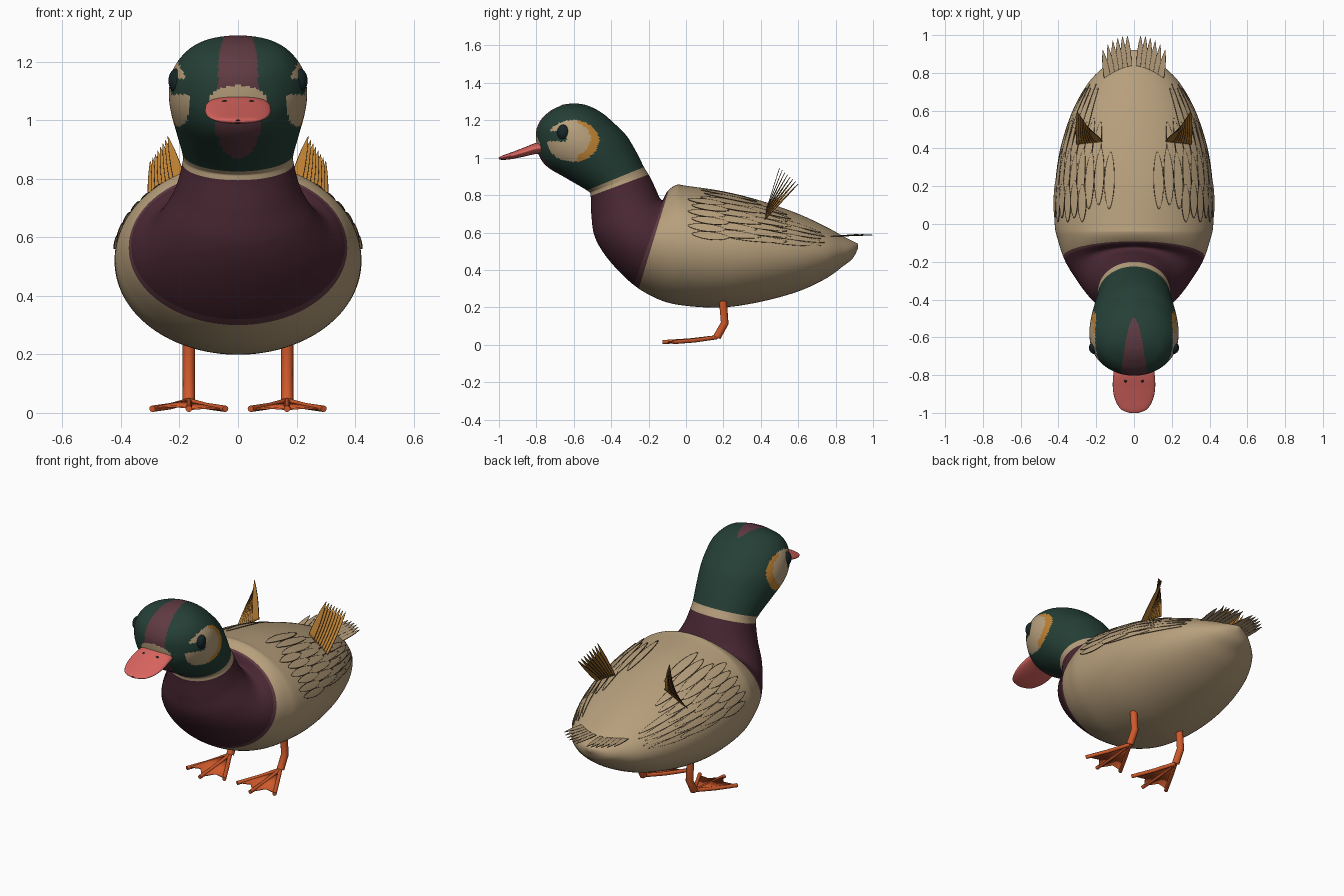
import bpy, bmesh, math
from math import sin, cos, pi
from mathutils import Vector

if "Cube" in bpy.data.objects:
    bpy.data.objects.remove(bpy.data.objects["Cube"])


def material(name, r, g, b):
    m = bpy.data.materials.new(name)
    m.diffuse_color = (r, g, b, 1)
    m.use_nodes = True
    bsdf = m.node_tree.nodes["Principled BSDF"]
    bsdf.inputs["Base Color"].default_value = (r, g, b, 1)
    bsdf.inputs["Roughness"].default_value = 0.8
    return m


tan = material("tan", .47, .345, .2)
green = material("dark green", .018, .05, .037)
burgundy = material("burgundy", .066, .02, .032)
plum = material("plum", .115, .042, .055)
gold = material("gold", .5, .215, .032)
coral = material("coral", .7, .13, .115)
orange = material("leg orange", .62, .1, .024)
eye_dark = material("eye black", .008, .018, .02)
brown = material("feather brown", .07, .045, .025)


def finish(name, bm, mats, recalc=True):
    if recalc:
        bmesh.ops.recalc_face_normals(bm, faces=bm.faces)
    for f in bm.faces:
        f.smooth = True
    me = bpy.data.meshes.new(name)
    bm.to_mesh(me)
    bm.free()
    for m in mats:
        me.materials.append(m)
    ob = bpy.data.objects.new(name, me)
    bpy.context.collection.objects.link(ob)
    return ob


# Rings are (upper y, upper z, lower y, lower z, half width)
def ring_at(rings, s):
    i = min(int(s), len(rings) - 2)
    t = s - i
    a, b, c, d = (rings[max(0, min(len(rings) - 1, i + k))] for k in (-1, 0, 1, 2))
    return [q + t / 2 * (r - p + t * (2 * p - 5 * q + 4 * r - w + t * (3 * (q - r) + w - p)))
            for p, q, r, w in zip(a, b, c, d)]


def loft_point(rings, s, angle, lift=0):
    ty, tz, by, bz, hw = ring_at(rings, s)
    up = Vector((0, ty - by, tz - bz)) / 2
    up += up.normalized() * lift
    mid = Vector((0, ty + by, tz + bz)) / 2
    return mid + up * cos(angle) + Vector((hw + lift, 0, 0)) * sin(angle)


def loft(name, rings, mats, steps, sides, rule):
    bm = bmesh.new()
    n = (len(rings) - 1) * steps
    grid = [[bm.verts.new(loft_point(rings, i / steps, 2 * pi * j / sides)) for j in range(sides)]
            for i in range(n + 1)]
    for i in range(n):
        for j in range(sides):
            k = (j + 1) % sides
            f = bm.faces.new((grid[i][j], grid[i][k], grid[i + 1][k], grid[i + 1][j]))
            f.material_index = mats.index(rule((i + .5) / steps, f.calc_center_median()))
    bm.faces.new(grid[0])
    bm.faces.new(grid[-1]).material_index = mats.index(rule(len(rings) - 1, grid[-1][0].co))
    return finish(name, bm, mats)


# Body, neck and head in one sweep from tail tip to forehead
body = [
    (.92, .54, .92, .515, .015), (.89, .555, .89, .46, .085), (.84, .58, .84, .42, .15),
    (.75, .63, .75, .355, .24), (.6, .7, .6, .285, .325), (.4, .77, .4, .23, .39),
    (.2, .82, .2, .2, .418), (0, .85, 0, .208, .42), (-.05, .855, -.14, .24, .4),
    (-.1, .82, -.28, .32, .365), (-.12, .775, -.41, .45, .31), (-.14, .785, -.485, .57, .26),
    (-.165, .84, -.505, .68, .215), (-.2, .91, -.51, .795, .19), (-.225, .95, -.53, .825, .19),
    (-.265, 1.03, -.64, .89, .21), (-.32, 1.12, -.74, .95, .23), (-.38, 1.18, -.785, 1.01, .236),
    (-.45, 1.24, -.8, 1.08, .225), (-.53, 1.28, -.8, 1.15, .185), (-.6, 1.29, -.77, 1.21, .13),
    (-.66, 1.283, -.72, 1.255, .04),
]


def oval(a, b, ca, cb, ra, rb):
    return ((a - ca) / ra) ** 2 + ((b - cb) / rb) ** 2 < 1


def plumage(s, p):
    x, y, z = abs(p.x), p.y, p.z
    if s < 8.8 or 13 < s < 14:
        return tan
    if s < 13:
        return plum if s < 9 else burgundy
    # Beak surround, crown and chin stripes
    if y < -.7 and z > 1.03 and oval(x, z, 0, 1.06, .1, .06):
        return tan
    if z > 1.1 and y < -.5 and x < .07 * math.sqrt((-.5 - y) / .3):
        return plum
    if y < -.55 and z < 1.05 and oval(x, z, 0, .98, .075, .11):
        return plum
    # Cheek patch with a gold rear rim and a dark mark ahead of the eye
    if x > .1 and oval(y, z, -.605, 1.09, .14, .112):
        if y < -.64 and abs(z - 1.115) < .028:
            return green
        return gold if y > -.58 and not oval(y, z, -.645, 1.1, .135, .1) else tan
    return green


loft("body_neck_and_head", body, [tan, green, burgundy, plum, gold], 10, 128, plumage)

# Beak with nostrils and tip mark
beak = [(-.74, 1.09, -.74, 1.02, .1), (-.8, 1.08, -.8, 1.02, .11), (-.87, 1.053, -.87, 1.005, .112),
        (-.93, 1.03, -.93, .993, .1), (-.98, 1.012, -.98, .988, .07), (-1, 1.002, -1, .992, .025)]
loft("beak", beak, [coral], 6, 40, lambda s, p: coral)


def ball(name, mat, centre, size):
    bm = bmesh.new()
    bmesh.ops.create_uvsphere(bm, u_segments=24, v_segments=16, radius=1)
    for v in bm.verts:
        v.co = Vector(a * b for a, b in zip(v.co, size)) + Vector(centre)
    return finish(name, bm, [mat])


ball("beak_tip_mark", eye_dark, (0, -.995, 1.0), (.012, .007, .003))


def tube(name, points, radius):
    cu = bpy.data.curves.new(name, "CURVE")
    cu.dimensions = "3D"
    cu.bevel_depth = radius
    cu.bevel_resolution = 4
    cu.use_fill_caps = True
    sp = cu.splines.new("POLY")
    sp.points.add(len(points) - 1)
    for p, co in zip(sp.points, points):
        p.co = (*co, 1)
    cu.materials.append(orange)
    bpy.context.collection.objects.link(bpy.data.objects.new(name, cu))


# A feather is a narrow sheet with thin dark edges
def feather(bm, point, length_steps=14):
    columns = (-1, -.86, 0, .86, 1)
    grid = [[bm.verts.new(point(i / length_steps, c)) for c in columns] for i in range(length_steps + 1)]
    for a, b in zip(grid, grid[1:]):
        for j in range(4):
            bm.faces.new((a[j], a[j + 1], b[j + 1], b[j])).material_index = int(j in (0, 3))


def blade(bm, base, tip, side, width):
    base, tip, side = Vector(base), Vector(tip), Vector(side).normalized()
    feather(bm, lambda t, c: base.lerp(tip, t) + side * c * width * (1.02 - t ** 2.5))


def plumes(name, bm, mat):
    ob = finish(name, bm, [mat, brown], recalc=False)
    mod = ob.modifiers.new("thickness", "SOLIDIFY")
    mod.thickness = .003
    mod.offset = 0


def s_of(y):
    lo, hi = 0, 7
    for _ in range(20):
        mid = (lo + hi) / 2
        lo, hi = (mid, hi) if ring_at(body, mid)[0] > y else (lo, mid)
    return lo


# Folded wing rows: (front y, length, first angle, last angle, count)
rows = [(.38, .34, 46, 76, 5), (.2, .34, 30, 76, 7), (.08, .3, 18, 74, 8), (.01, .2, 40, 78, 6)]

for side, label in ((1, "left"), (-1, "right")):
    ball(label + "_eye", eye_dark, (side * .208, -.655, 1.135), (.03, .034, .042))
    ball(label + "_nostril", eye_dark, (side * .045, -.83, 1.064), (.01, .008, .005))

    # Leg, toes and web
    x0 = side * .168
    ankle = Vector((x0, .165, .04))
    tube(label + "_leg", [(x0, .197, .24), (x0, .207, .115), ankle], .021)
    tips = [Vector((x0 + dx, y, .014)) for dx, y in ((-.125, -.07), (0, -.125), (.125, -.07))]
    bm = bmesh.new()
    for k, tip in enumerate(tips):
        knee = ankle.lerp(tip, .5) - Vector((0, 0, .004))
        tube(f"{label}_toe_{k + 1}", [ankle, knee, tip], .011)
    for a, b in zip(tips, tips[1:]):
        notch = ankle.lerp((a + b) / 2, .8)
        bm.faces.new([bm.verts.new(p) for p in (ankle, a.lerp(ankle, .05), notch, b.lerp(ankle, .05))])
    web = finish(label + "_web", bm, [orange])
    web.modifiers.new("thickness", "SOLIDIFY").thickness = .006

    # Back feathers laid over the body surface
    bm = bmesh.new()
    for r, (y, length, first, last, count) in enumerate(rows):
        for k in range(count):
            angle = math.radians(first + (last - first) * k / (count - 1))
            start = y + .02 * (k % 2)

            def on_body(t, c):
                spread = .068 * c * (sin(pi * (.01 + .98 * t)) ** .6)
                lift = .002 + .0014 * r + .001 * (k % 2)
                return loft_point(body, s_of(start + t * length), side * (angle + spread), lift)
            feather(bm, on_body)
    plumes(label + "_wing_feathers", bm, tan)

    # Raised gold wing fan
    bm = bmesh.new()
    for k in range(8):
        t = k / 7
        blade(bm, (side * (.185 + .1 * t), .435 - .01 * t, .74 - .06 * t),
              (side * (.24 + .06 * t), .5 + .1 * t, .945 - .085 * t), (side * .11, -.02, -.06), .022)
    plumes(label + "_wing_fan", bm, gold)

    # Tail feathers
    bm = bmesh.new()
    for k in range(6):
        x = .035 + .026 * k
        blade(bm, (side * (.03 + .022 * k), .83 - .012 * k, .58),
              (side * x, .998 - .003 * k * k, .586 + .001 * k), (1, 0, 0), .018)
    plumes(label + "_tail_feathers", bm, tan)
